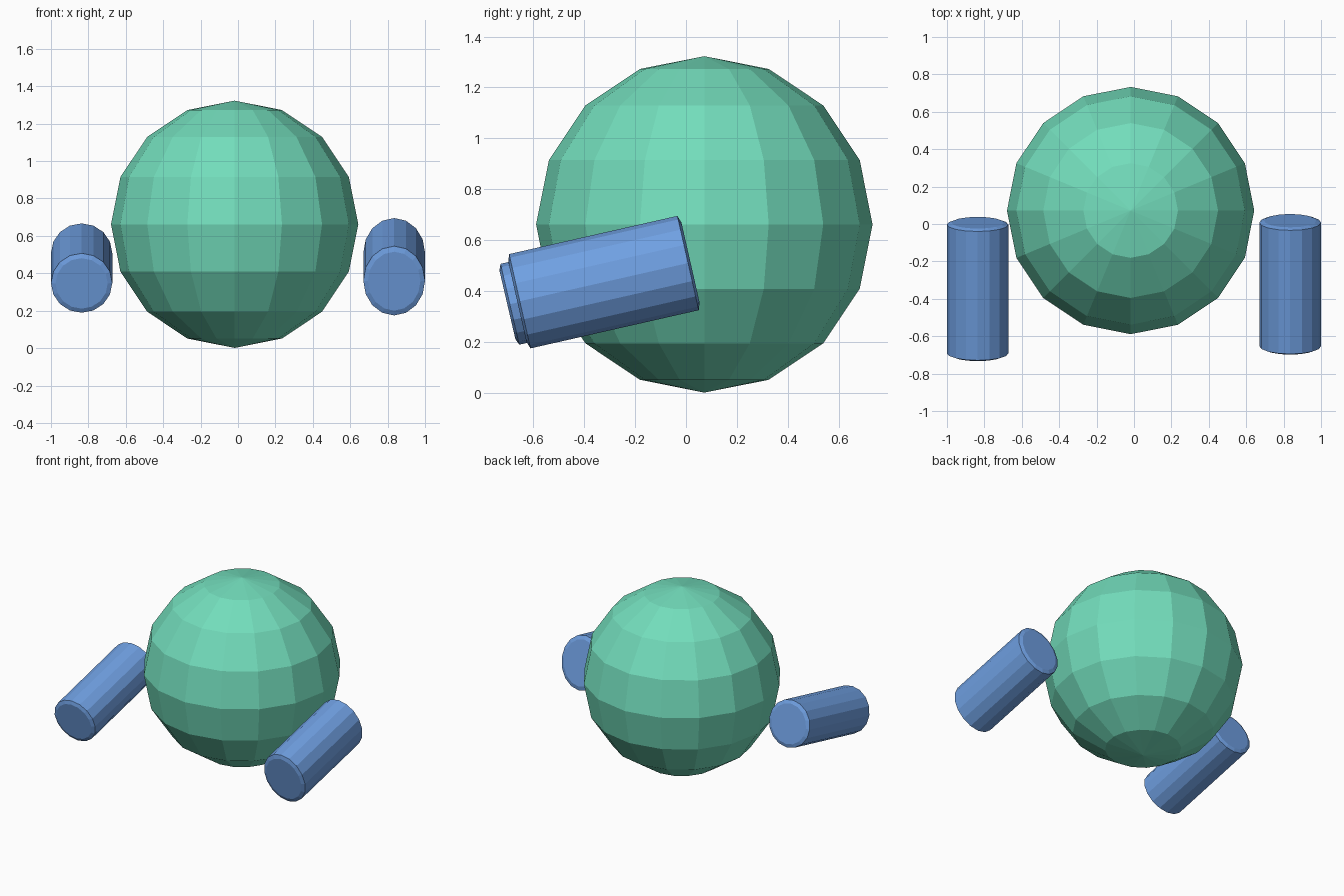
import bpy, bmesh, math
from mathutils import Vector

if "Cube" in bpy.data.objects:
    bpy.data.objects.remove(bpy.data.objects["Cube"])


def finish(bm, name, mat):
    bmesh.ops.recalc_face_normals(bm, faces=bm.faces)
    me = bpy.data.meshes.new(name)
    bm.to_mesh(me)
    bm.free()
    ob = bpy.data.objects.new(name, me)
    bpy.context.collection.objects.link(ob)
    me.materials.append(mat)
    return ob


def colour(name, rgb):
    m = bpy.data.materials.new(name)
    m.diffuse_color = (*rgb, 1)
    m.use_nodes = True
    m.node_tree.nodes["Principled BSDF"].inputs["Base Color"].default_value = m.diffuse_color
    return m


green = colour("green", (0.17, 0.72, 0.50))
blue = colour("blue", (0.16, 0.35, 0.76))

# Faceted round body
bm = bmesh.new()
bmesh.ops.create_uvsphere(bm, u_segments=16, v_segments=8, radius=0.661)
ob = finish(bm, "body", green)
ob.location = (-0.018, 0.072, 0.662)


# Tilted arm: lofted rings with a small chamfer at both ends
def arm(name, x, front, back, rx, rz, sides=16):
    a, b = Vector((x, *front)), Vector((x, *back))
    axis = (b - a).normalized()
    side = Vector((1, 0, 0))
    up = side.cross(axis)
    length = (b - a).length
    bm = bmesh.new()
    rings = []
    for t, s in ((-0.01, 0.85), (0, 1), (length, 1), (length + 0.01, 0.85)):
        ring = []
        for i in range(sides):
            w = 2 * math.pi * i / sides
            ring.append(bm.verts.new(a + axis * t + side * (rx * s * math.cos(w))
                                     + up * (rz * s * math.sin(w))))
        rings.append(ring)
    for r, q in zip(rings, rings[1:]):
        for i in range(sides):
            j = (i + 1) % sides
            bm.faces.new((r[i], r[j], q[j], q[i]))
    bm.faces.new(rings[0])
    bm.faces.new(rings[-1])
    return finish(bm, name, blue)


arm("left_arm", -0.836, (-0.692, 0.348), (-0.003, 0.508), 0.164, 0.163)
arm("right_arm", 0.835, (-0.653, 0.36), (0.008, 0.51), 0.165, 0.19)
